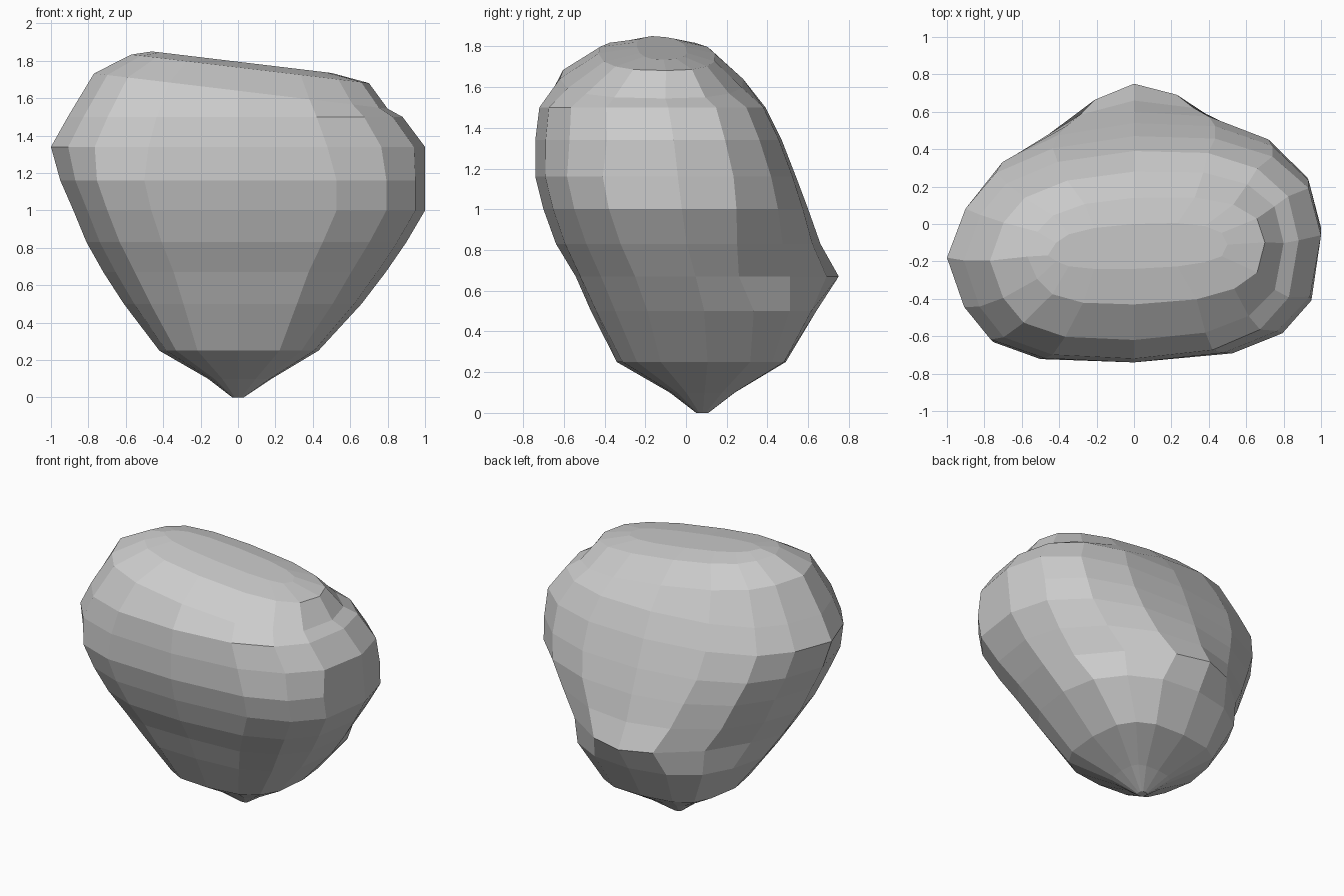
import bpy, bmesh, math

SIDES = 16
# Horizontal slices: z, left x, right x, mid y, front y, back y, front squareness, back squareness
SLICES = [
    (0.00, -0.03, 0.03, 0.08, 0.05, 0.11, 3.0, 3.0),
    (0.10, -0.16, 0.18, 0.08, -0.08, 0.24, 3.0, 3.2),
    (0.25, -0.42, 0.43, 0.08, -0.34, 0.49, 2.9, 2.9),
    (0.50, -0.61, 0.66, 0.05, -0.49, 0.64, 2.6, 2.2),
    (0.67, -0.72, 0.79, 0.00, -0.57, 0.75, 2.6, 1.55),
    (0.83, -0.81, 0.90, -0.05, -0.64, 0.66, 2.8, 1.85),
    (1.00, -0.88, 1.00, -0.08, -0.70, 0.60, 3.0, 2.1),
    (1.16, -0.95, 1.00, -0.10, -0.74, 0.54, 3.0, 2.3),
    (1.34, -1.00, 1.00, -0.12, -0.74, 0.47, 2.6, 2.3),
    (1.50, -0.91, 0.88, -0.14, -0.72, 0.39, 2.6, 2.4),
    (1.64, -0.77, 0.80, -0.15, -0.62, 0.28, 2.6, 2.5),
    (1.765, -0.57, 0.70, -0.14, -0.43, 0.14, 2.6, 2.5),
    (1.795, -0.46, 0.50, -0.14, -0.24, 0.00, 2.5, 2.5),
]
SKEW_FRONT, SKEW_BACK = 0.03, 0.06   # the right end sits further back
TILT = -0.12                         # the top falls to the right


def power(v, n):
    return math.copysign(abs(v) ** (2.0 / n), v) if abs(v) > 1e-6 else 0.0


def ring(bm, z, xl, xr, ym, yf, yb, nf, nb):
    verts = []
    tilt = TILT * min(1.0, max(0.0, (z - 1.5) / 0.14))
    dent = 0.04 * max(0.0, 1 - abs(z - 0.6) / 0.24)
    for i in range(SIDES):
        a = 2 * math.pi * i / SIDES
        c, s = math.cos(a), math.sin(a)
        back = s > 1e-6
        n = nb if back else nf
        x = power(c, n) * (xr if c > 0 else -xl)
        if -0.99 < c < -0.9:          # narrower left tip
            x *= 0.965
        y = ym + power(s, n) * ((yb - ym) if back else (ym - yf))
        y += (SKEW_BACK if s > -1e-6 else SKEW_FRONT) * x
        if s < -0.5:                  # shallow hollow low on the front
            y += dent * math.exp(-(x / 0.3) ** 2)
        verts.append(bm.verts.new((x, y, z + tilt * x)))
    return verts


# Faceted boulder lofted through the slices
bm = bmesh.new()
rings = [ring(bm, *s) for s in SLICES]
for low, high in zip(rings, rings[1:]):
    for i in range(SIDES):
        j = (i + 1) % SIDES
        bm.faces.new((low[i], low[j], high[j], high[i]))
bm.faces.new(rings[0][::-1])
bm.faces.new(rings[-1])
bmesh.ops.recalc_face_normals(bm, faces=bm.faces)

mesh = bpy.data.meshes.new("boulder")
bm.to_mesh(mesh)
bm.free()
boulder = bpy.data.objects.new("boulder", mesh)
bpy.context.collection.objects.link(boulder)
